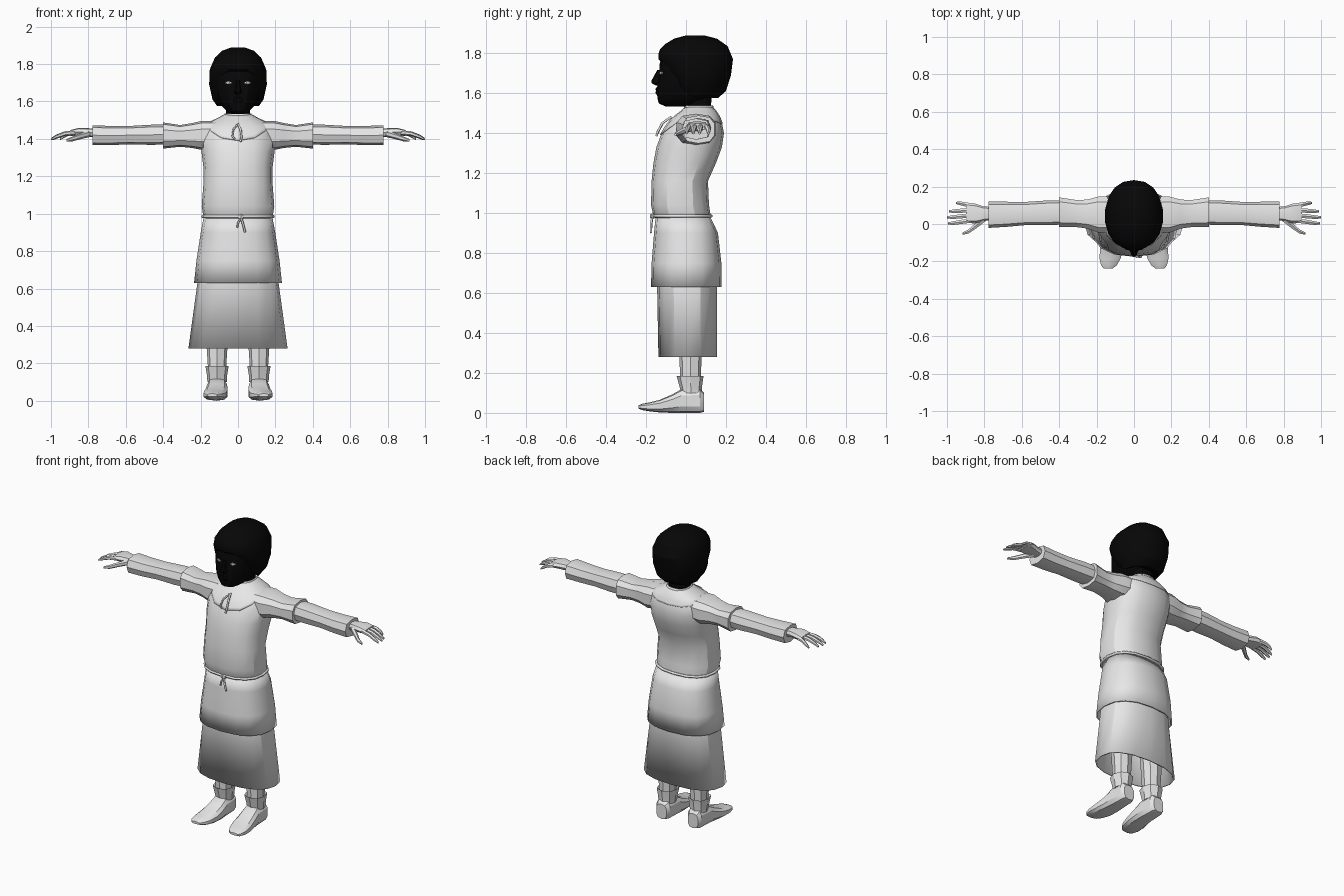
import bpy, bmesh, math
from mathutils import Vector


def material(name, c):
    m = bpy.data.materials.new(name)
    m.diffuse_color = (c, c, c, 1)
    return m


CLOTH = material("pale_grey", 0.8)
BLACK = material("black", 0.002)
EYE = material("eye_grey", 0.6)


def oval(n, e):
    # Unit superellipse, first point at the front (0, -1)
    pts = []
    for i in range(n):
        a = -math.pi / 2 + 2 * math.pi * i / n
        c, s = math.cos(a), math.sin(a)
        pts.append((math.copysign(abs(c) ** (2 / e), c) if abs(c) > 1e-6 else 0,
                    math.copysign(abs(s) ** (2 / e), s) if abs(s) > 1e-6 else 0))
    return pts


def ring_z(z, hw, y0, y1, n=16, e=2.4, cx=0):
    return [Vector((cx + hw * u, (y0 + y1) / 2 + (y1 - y0) / 2 * v, z)) for u, v in oval(n, e)]


def ring_x(x, yc, zc, ry, rz, n=8, e=2.8):
    return [Vector((x, yc + ry * u, zc + rz * v)) for u, v in oval(n, e)]


def ring_y(y, cx, hw, z0, z1, n=10, e=3):
    return [Vector((cx + hw * u, y, (z0 + z1) / 2 + (z1 - z0) / 2 * v)) for u, v in oval(n, e)]


def loft(name, rings, mat=CLOTH, cap=True, mirror=False, thick=0, angle=28):
    bm = bmesh.new()
    rows = [[bm.verts.new(p) for p in r] for r in rings]
    n = len(rows[0])
    for a, b in zip(rows, rows[1:]):
        for i in range(n):
            bm.faces.new((a[i], a[(i + 1) % n], b[(i + 1) % n], b[i]))
    if cap:
        bm.faces.new(rows[0])
        bm.faces.new(rows[-1])
    bmesh.ops.recalc_face_normals(bm, faces=bm.faces)
    me = bpy.data.meshes.new(name)
    bm.to_mesh(me)
    bm.free()
    me.materials.append(mat)
    ob = bpy.data.objects.new(name, me)
    bpy.context.collection.objects.link(ob)
    for o in bpy.context.selected_objects:
        o.select_set(False)
    ob.select_set(True)
    bpy.context.view_layer.objects.active = ob
    bpy.ops.object.shade_smooth_by_angle(angle=math.radians(angle))
    if thick:
        ob.modifiers.new("thickness", 'SOLIDIFY').thickness = thick
    if mirror:
        m = ob.modifiers.new("mirror", 'MIRROR')
        m.use_axis = (True, False, False)
    return ob


def cord(name, pts, r, closed=False):
    cu = bpy.data.curves.new(name, 'CURVE')
    cu.dimensions = '3D'
    cu.bevel_depth = r
    cu.bevel_resolution = 1
    cu.use_fill_caps = True
    sp = cu.splines.new('POLY')
    sp.points.add(len(pts) - 1)
    for p, q in zip(sp.points, pts):
        p.co = (*q, 1)
    sp.use_cyclic_u = closed
    cu.materials.append(CLOTH)
    bpy.context.collection.objects.link(bpy.data.objects.new(name, cu))


# Tunic body: height, half width, front, back
TORSO = [(0.975, .183, -.155, .122), (0.995, .187, -.165, .122), (1.04, .194, -.175, .115),
         (1.16, .185, -.172, .11), (1.25, .185, -.163, .15), (1.33, .195, -.148, .18),
         (1.40, .197, -.122, .19), (1.45, .188, -.09, .18), (1.485, .16, -.055, .165),
         (1.51, .105, -.02, .148), (1.53, .068, .0, .128)]
loft("tunic_body", [ring_z(*t) for t in TORSO])


def torso_at(z):
    for a, b in zip(TORSO, TORSO[1:]):
        if z <= b[0]:
            k = (z - a[0]) / (b[0] - a[0])
            return ring_z(*[p + (q - p) * k for p, q in zip(a, b)])
    return ring_z(*TORSO[-1])


# Collar plate lying over the chest and back
collar = []
for t in range(9):
    row = []
    for i in range(16):
        s = math.cos(2 * math.pi * i / 16)      # 1 front, -1 back
        low = 1.49 - (0.10 * s * s if s > 0 else 0.045 * abs(s))
        p = torso_at(1.529 + (low - 1.529) * t / 8)[i]
        out = Vector((p.x, p.y - .06, .08)).normalized()
        row.append(p + out * .004)
    collar.append(row)
loft("collar", collar, cap=False, thick=0.005)
loft("neck_band", [ring_z(1.515, .075, -.012, .14), ring_z(1.537, .073, -.008, .136)],
     cap=False, thick=.008)

# Collar tie
cord("collar_tie_left", [(0, -.075, 1.48), (-.025, -.115, 1.45), (-.03, -.135, 1.415), (-.018, -.14, 1.40)], .005)
cord("collar_tie_right", [(0, -.075, 1.48), (.014, -.118, 1.45), (.018, -.14, 1.41), (.014, -.148, 1.385)], .006)

# Skirts
loft("over_skirt", [ring_z(.63, .235, -.175, .178), ring_z(.75, .222, -.172, .177),
                    ring_z(.90, .199, -.16, .16), ring_z(.98, .184, -.152, .122)],
     cap=False, thick=.01)
loft("under_skirt", [ring_z(.28, .265, -.138, .155), ring_z(.66, .213, -.145, .155),
                     ring_z(.85, .18, -.14, .14)], cap=False, thick=.01)

# Belt cord with hanging ends
cord("belt", ring_z(.985, .189, -.162, .126), .008, True)
cord("belt_end_left", [(.02, -.166, .985), (.0, -.172, .95), (-.004, -.172, .925)], .005)
cord("belt_end_right", [(.015, -.168, .985), (.028, -.176, .94), (.038, -.176, .90)], .006)
loft("belt_knot", [ring_x(.0, -.166, .984, .008, .008), ring_x(.015, -.168, .984, .013, .014),
                   ring_x(.03, -.166, .984, .008, .008)])

# Sleeves
loft("upper_sleeve", [ring_x(.10, .05, 1.425, .10, .07, 10), ring_x(.19, .05, 1.419, .10, .078, 10),
                      ring_x(.25, .053, 1.418, .08, .066, 10), ring_x(.31, .056, 1.416, .075, .058, 10),
                      ring_x(.40, .063, 1.418, .082, .070, 10)], mirror=True)
loft("lower_sleeve", [ring_x(.36, .062, 1.424, .064, .052), ring_x(.46, .06, 1.422, .066, .054),
                      ring_x(.58, .056, 1.42, .062, .049), ring_x(.68, .052, 1.418, .067, .051),
                      ring_x(.778, .05, 1.42, .071, .053)], mirror=True)

# Hands
loft("palm", [ring_x(.75, .055, 1.43, .036, .026), ring_x(.80, .055, 1.435, .038, .022),
              ring_x(.85, .056, 1.438, .053, .021), ring_x(.895, .06, 1.432, .054, .016)], mirror=True)
for name, y0, y1, tip in [("index", .018, .004, .995), ("middle", .046, .036, 1.0),
                          ("ring", .074, .068, .99), ("little", .100, .112, .952)]:
    d = tip - .87
    loft(name + "_finger", [ring_x(.87, y0, 1.434, .013, .013, 6, 2),
                            ring_x(.87 + d * .45, (y0 + y1) / 2, 1.428, .013, .012, 6, 2),
                            ring_x(.87 + d * .8, y1, 1.412, .011, .010, 6, 2),
                            ring_x(tip, y1, 1.399, .006, .006, 6, 2)], mirror=True)
loft("thumb", [ring_x(.79, .035, 1.428, .02, .018, 6, 2), ring_x(.84, -.005, 1.415, .018, .016, 6, 2),
               ring_x(.885, -.04, 1.40, .013, .013, 6, 2), ring_x(.918, -.052, 1.392, .006, .007, 6, 2)],
     mirror=True)

# Legs, ankle cuffs and shoes
loft("leg", [ring_z(.09, .045, -.025, .07, 8, 2.4, .112), ring_z(.20, .05, -.03, .075, 8, 2.4, .112),
             ring_z(.32, .058, -.035, .08, 8, 2.4, .112), ring_z(.60, .07, -.05, .09, 8, 2.4, .105)],
     mirror=True)
loft("ankle_cuff", [ring_z(.10, .052, -.025, .078, 8, 2.4, .112), ring_z(.13, .053, -.032, .08, 8, 2.4, .112),
                    ring_z(.185, .062, -.047, .088, 8, 2.4, .112), ring_z(.172, .046, -.03, .07, 8, 2.4, .112)],
     mirror=True)
loft("shoe", [ring_y(.09, .112, .036, .005, .10), ring_y(.07, .112, .05, .0, .122),
              ring_y(-.02, .112, .055, .0, .12), ring_y(-.07, .114, .06, .0, .092),
              ring_y(-.13, .12, .064, .002, .066), ring_y(-.185, .128, .058, .008, .052),
              ring_y(-.22, .134, .044, .014, .045), ring_y(-.237, .138, .026, .022, .038)], mirror=True)

# Neck, face and nose
loft("neck", [ring_z(1.48, .066, -.003, .13, 12), ring_z(1.53, .063, .0, .125, 12),
              ring_z(1.62, .065, -.02, .13, 12)], BLACK)
loft("head", [ring_z(1.532, .035, -.10, .03), ring_z(1.548, .06, -.136, .09),
              ring_z(1.575, .085, -.143, .12), ring_z(1.61, .103, -.146, .15),
              ring_z(1.65, .115, -.142, .17), ring_z(1.70, .125, -.134, .19),
              ring_z(1.745, .13, -.132, .20), ring_z(1.80, .125, -.118, .19),
              ring_z(1.84, .10, -.08, .16)], BLACK)
loft("nose", [ring_z(1.637, .012, -.15, -.12, 8), ring_z(1.65, .021, -.172, -.11, 8),
              ring_z(1.662, .016, -.173, -.11, 8), ring_z(1.715, .009, -.144, -.11, 8)], BLACK)
loft("lips", [ring_z(1.592, .02, -.148, -.11, 8), ring_z(1.603, .028, -.154, -.11, 8),
              ring_z(1.612, .03, -.15, -.11, 8), ring_z(1.62, .02, -.153, -.11, 8),
              ring_z(1.63, .01, -.146, -.11, 8)], BLACK)

# Eyes
loft("eye", [ring_x(.036, -.125, 1.699, .004, .003), ring_x(.046, -.125, 1.70, .008, .009),
             ring_x(.054, -.122, 1.70, .008, .009), ring_x(.066, -.118, 1.70, .004, .003)],
     EYE, mirror=True)

# Hair cap, low at the back and rising to the forehead
hair = []
for zb, zf, hw, y0, y1 in [(1.575, 1.76, .113, -.128, .16), (1.61, 1.77, .138, -.138, .20),
                           (1.69, 1.795, .156, -.138, .225), (1.77, 1.82, .153, -.13, .235),
                           (1.835, 1.846, .125, -.105, .208), (1.872, 1.872, .085, -.06, .155),
                           (1.889, 1.885, .035, .0, .09)]:
    r = ring_z(zb, hw, y0, y1, 18, 2.2)
    for p in r:
        k = min(1, max(0, (.02 - p.y) / .14))
        p.z = zb + (zf - zb) * k
    hair.append(r)
loft("hair", hair, BLACK)
